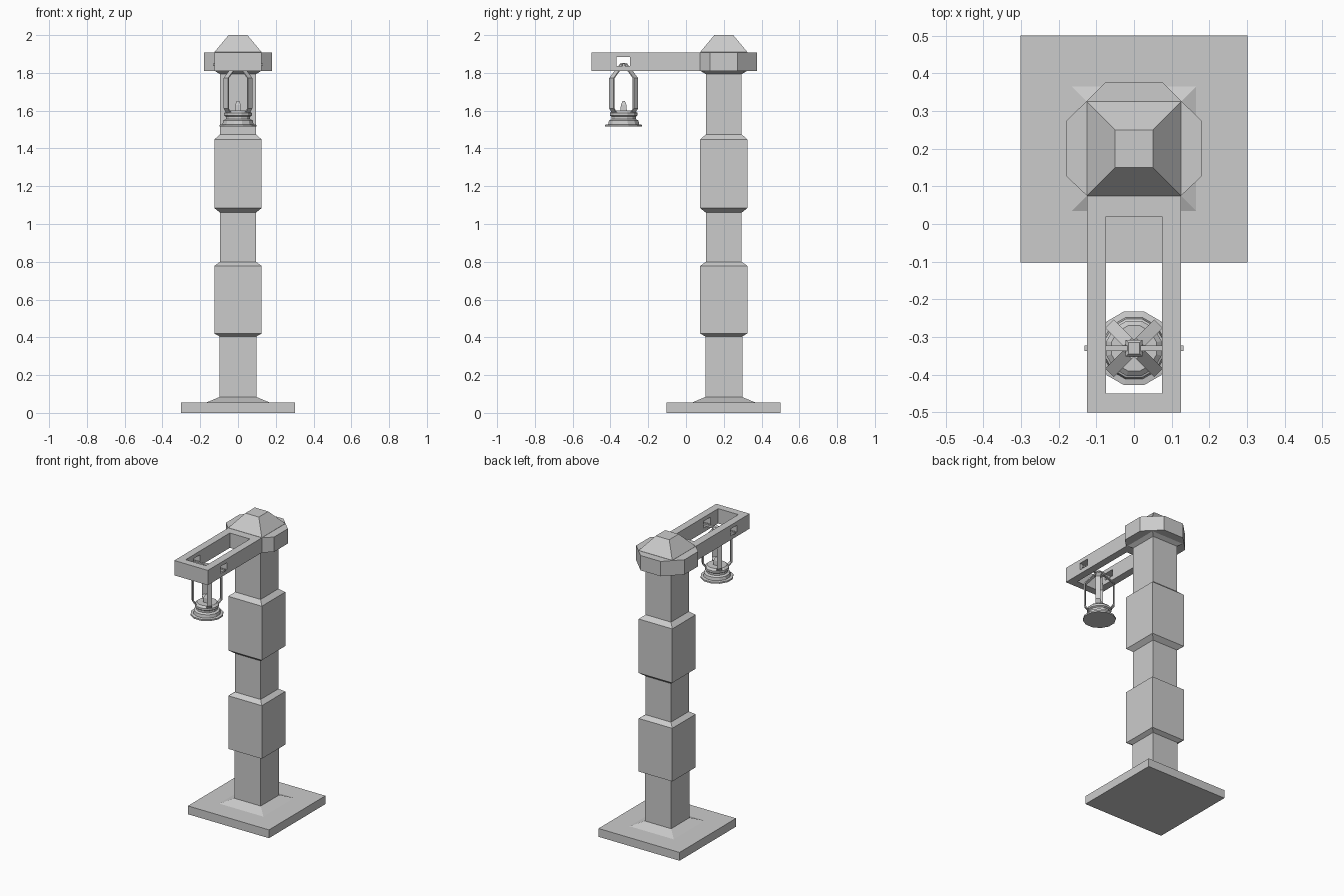
import bpy, bmesh
from math import pi, cos, sin
from mathutils import Matrix, Vector

if "Cube" in bpy.data.objects:
    bpy.data.objects.remove(bpy.data.objects["Cube"])

PY = 0.2      # pillar centre in y
LY = -0.33    # lantern centre in y


def finish(bm, name):
    bmesh.ops.recalc_face_normals(bm, faces=bm.faces)
    me = bpy.data.meshes.new(name)
    bm.to_mesh(me)
    bm.free()
    ob = bpy.data.objects.new(name, me)
    bpy.context.collection.objects.link(ob)
    return ob


def box(name, lo, hi):
    lo, hi = Vector(lo), Vector(hi)
    bm = bmesh.new()
    bmesh.ops.create_cube(bm, size=1)
    bmesh.ops.scale(bm, vec=hi - lo, verts=bm.verts)
    bmesh.ops.translate(bm, vec=(lo + hi) / 2, verts=bm.verts)
    return finish(bm, name)


def stack(name, profile, sides, y):
    """Closed rings of (apothem, z), flat sides facing the axes."""
    bm = bmesh.new()
    k = 1 / cos(pi / sides)
    rings = [[bm.verts.new((r * k * cos((i + .5) * 2 * pi / sides),
                            y + r * k * sin((i + .5) * 2 * pi / sides), z))
              for i in range(sides)] for r, z in profile]
    for a, b in zip(rings, rings[1:]):
        for i in range(sides):
            j = (i + 1) % sides
            bm.faces.new((a[i], a[j], b[j], b[i]))
    bm.faces.new(rings[0])
    bm.faces.new(rings[-1])
    return finish(bm, name)


def cut(ob, cutter):
    cutter.hide_render = True
    m = ob.modifiers.new("cut", 'BOOLEAN')
    m.operation, m.solver, m.object = 'DIFFERENCE', 'EXACT', cutter
    bpy.context.view_layer.objects.active = ob
    bpy.ops.object.modifier_apply(modifier=m.name)
    bpy.data.objects.remove(cutter)


# Base plate and square pillar with two thick bands
box("base_plate", (-.302, -.102, 0), (.302, .5, .056))
stack("pillar", [(.165, .05), (.165, .056), (.098, .084), (.098, .405), (.125, .42),
                 (.125, .778), (.095, .8), (.095, 1.06), (.125, 1.084),
                 (.125, 1.448), (.095, 1.474), (.095, 1.793), (.125, 1.812)], 4, PY)
stack("roof_cap", [(.125, 1.905), (.125, 1.91), (.05, 2.0)], 4, PY)

# Chamfered collar and arm as one extruded outline
half = [(.125, -.5), (.125, .075), (.18, .127), (.18, .273), (.075, .377)]
outline = half + [(-x, y) for x, y in reversed(half)]
bm = bmesh.new()
face = bm.faces.new([bm.verts.new((x, y, 1.809)) for x, y in outline])
ext = bmesh.ops.extrude_face_region(bm, geom=[face])
bm.faces.ensure_lookup_table()
bmesh.ops.translate(bm, vec=(0, 0, .1), verts=[v for v in ext["geom"]
                                              if isinstance(v, bmesh.types.BMVert)])
if not any(all(v.co.z < 1.81 for v in f.verts) for f in bm.faces):
    bm.faces.new([v for v in bm.verts if v.co.z < 1.81])
arm = finish(bm, "arm_and_collar")
cut(arm, box("slot_cutter", (-.075, -.45, 1.7), (.075, .02, 2)))
cut(arm, box("window_cutter", (-.3, -.367, 1.837), (.3, -.296, 1.883)))

# Hanging rod through the arm windows
box("hanging_rod", (-.132, LY - .007, 1.837), (.132, LY + .007, 1.851))

# Lantern base, burner and top block
stack("lantern_base", [(.098, 1.515), (.098, 1.525), (.082, 1.528), (.078, 1.548),
                       (.064, 1.555), (.064, 1.568), (.073, 1.574), (.073, 1.588),
                       (.06, 1.6)], 12, LY)
stack("lantern_burner", [(.017, 1.595), (.015, 1.63), (.006, 1.652)], 4, LY)
stack("lantern_top", [(.022, 1.825), (.022, 1.845), (.015, 1.853)], 4, LY)

# Four flat cage bars on the diagonals
path = [(.07, 1.59), (.088, 1.612), (.088, 1.772), (.02, 1.838)]
for n in range(4):
    bm = bmesh.new()
    rings = []
    for r, z in path:
        rings.append([bm.verts.new((r + dr, w, z)) for dr, w in
                      ((-.004, -.016), (.004, -.016), (.004, .016), (-.004, .016))])
    for a, b in zip(rings, rings[1:]):
        for i in range(4):
            bm.faces.new((a[i], a[(i + 1) % 4], b[(i + 1) % 4], b[i]))
    bm.faces.new(rings[0])
    bm.faces.new(rings[-1])
    bm.transform(Matrix.Translation((0, LY, 0)) @ Matrix.Rotation(pi / 4 + n * pi / 2, 4, 'Z'))
    finish(bm, f"lantern_bar_{n + 1}")
